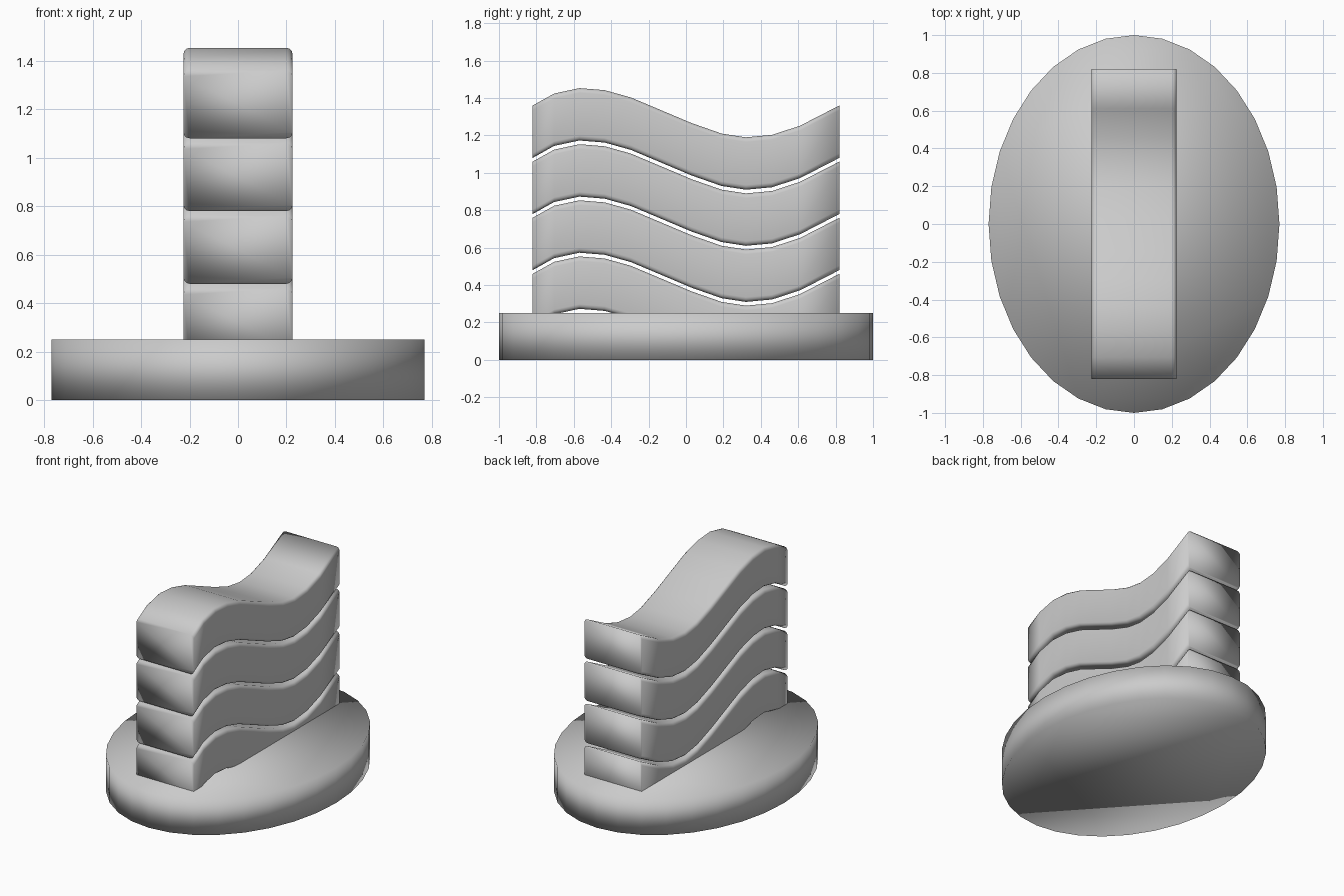
import bpy, bmesh, math

if "Cube" in bpy.data.objects:
    bpy.data.objects.remove(bpy.data.objects["Cube"])

# Oval base
bpy.ops.mesh.primitive_cylinder_add(vertices=32, radius=1, depth=0.25, location=(0, 0, 0.125))
base = bpy.context.object
base.name = "oval_base"
base.scale = (0.77, 1, 1)
bpy.ops.object.transform_apply(location=True, scale=True)
bpy.ops.object.shade_smooth()

# Wave path of a slab's top surface: (y, height)
WAVE = [(-0.82, 0.46), (-0.705, 0.524), (-0.57, 0.553), (-0.435, 0.542),
        (-0.295, 0.503), (-0.15, 0.442), (0.03, 0.366), (0.19, 0.31),
        (0.32, 0.29), (0.46, 0.303), (0.61, 0.352), (0.82, 0.46)]
HALF_W, THICK, R = 0.225, 0.28, 0.025

# Rounded rectangle cross-section: (x, offset below top)
section = []
corners = [(1, -R, 0), (-1, -R, 90), (-1, R - THICK, 180), (1, R - THICK, 270)]
for side, zc, start in corners:
    for k in range(4):
        a = math.radians(start + 30 * k)
        section.append((side * (HALF_W - R) + R * math.cos(a), zc + R * math.sin(a)))


def wave_slab(name, lift):
    bm = bmesh.new()
    rings = [[bm.verts.new((x, y, z + dz + lift)) for x, dz in section] for y, z in WAVE]
    n = len(section)
    for a, b in zip(rings, rings[1:]):
        for i in range(n):
            bm.faces.new((a[i], a[(i + 1) % n], b[(i + 1) % n], b[i]))
    bm.faces.new(rings[0])
    bm.faces.new(rings[-1])
    bmesh.ops.recalc_face_normals(bm, faces=bm.faces)
    for f in bm.faces:
        f.smooth = True
    mesh = bpy.data.meshes.new(name)
    bm.to_mesh(mesh)
    bm.free()
    bpy.context.collection.objects.link(bpy.data.objects.new(name, mesh))


# Stack of four wavy slabs, the lowest sunk into the base
for i in range(4):
    wave_slab(f"wave_slab_{i + 1}", 0.3 * i)
